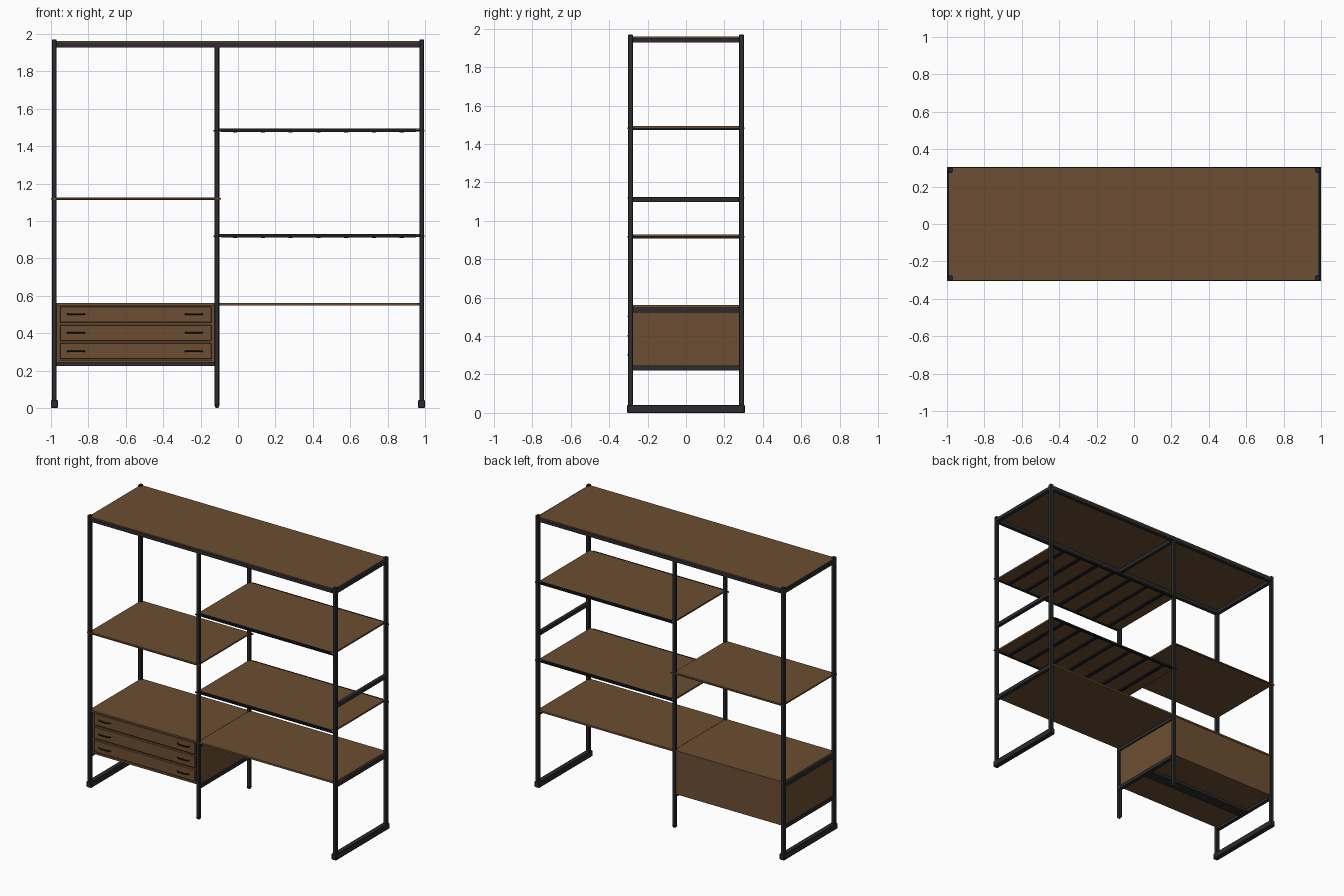
import bpy, bmesh

if "Cube" in bpy.data.objects:
    bpy.data.objects.remove(bpy.data.objects["Cube"])

def material(name, rgb):
    m = bpy.data.materials.new(name)
    m.diffuse_color = (*rgb, 1)
    m.use_nodes = True
    m.node_tree.nodes["Principled BSDF"].inputs["Base Color"].default_value = m.diffuse_color
    return m

WOOD = material("brown_wood", (0.15, 0.076, 0.032))
METAL = material("dark_metal", (0.026, 0.024, 0.026))
BLACK = material("black_rail", (0.012, 0.012, 0.012))

def box(name, x, y, z, mat, bevel=0.0):
    """Box from (min, max) ranges."""
    bm = bmesh.new()
    bmesh.ops.create_cube(bm, size=1)
    for v in bm.verts:
        v.co = [r[0] if c < 0 else r[1] for c, r in zip(v.co, (x, y, z))]
    me = bpy.data.meshes.new(name)
    bm.to_mesh(me)
    bm.free()
    ob = bpy.data.objects.new(name, me)
    me.materials.append(mat)
    bpy.context.collection.objects.link(ob)
    if bevel:
        b = ob.modifiers.new("bevel", "BEVEL")
        b.width, b.segments = bevel, 1
    return ob

LEFT, MID, RIGHT = (-0.995, -0.97), (-0.125, -0.1), (0.97, 0.995)
FRONT, BACK = (-0.302, -0.276), (0.276, 0.302)
INNER = (-0.276, 0.276)

# Upright posts
for yn, y in (("front", FRONT), ("back", BACK)):
    box(f"left_{yn}_post", LEFT, y, (0.02, 1.97), METAL, 0.003)
    box(f"right_{yn}_post", RIGHT, y, (0.02, 1.97), METAL, 0.003)
    box(f"middle_{yn}_post", MID, y, (0.012, 1.935), METAL, 0.003)
    # Tapered tip under the middle post
    tip = box(f"middle_{yn}_tip", MID, y, (0, 0.012), METAL)
    cx, cy = sum(MID) / 2, sum(y) / 2
    for v in tip.data.vertices:
        if v.co.z < 0.001:
            v.co.x = cx + (v.co.x - cx) * 0.6
            v.co.y = cy + (v.co.y - cy) * 0.6
    # Long top rails
    box(f"top_{yn}_rail", (-0.97, 0.97), y, (1.928, 1.953), METAL)

# Foot bars
box("left_foot_bar", (-1.0, -0.963), (-0.306, 0.306), (0, 0.042), METAL, 0.003)
box("right_foot_bar", (0.963, 1.0), (-0.306, 0.306), (0, 0.042), METAL, 0.003)

# Cross rails running front to back
rails = {"left": (LEFT, (1.928, 0.523, 0.222)),
         "middle": (MID, (1.928, 0.523, 0.222)),
         "right": (RIGHT, (1.928, 1.097, 0.523))}
for side, (x, heights) in rails.items():
    for i, z in enumerate(heights):
        box(f"{side}_cross_rail_{i + 1}", x, INNER, (z, z + 0.025), METAL)

# Top board, notched visually by the post tops
box("top_board", (-0.988, 0.983), (-0.299, 0.299), (1.953, 1.961), WOOD)

# Right bay slatted shelves
for n, z in (("upper", 1.476), ("lower", 0.912)):
    box(f"{n}_shelf_board", (-0.112, 0.972), (-0.288, 0.288), (z + 0.006, z + 0.018), WOOD)
    for yn, y in (("front", (-0.298, -0.288)), ("back", (0.288, 0.298))):
        box(f"{n}_shelf_{yn}_rail", (-0.09, 0.952), y, (z, z + 0.019), BLACK)
        s = -1 if yn == "front" else 1
        yy = sorted((s * 0.298, s * 0.304))
        box(f"{n}_shelf_{yn}_hook", (-0.13, 0.998), yy, (z + 0.002, z + 0.010), BLACK)
    for i in range(7):
        x = -0.09 + (i + 0.5) * 1.04 / 7
        box(f"{n}_shelf_slat_{i + 1}", (x - 0.011, x + 0.011), (-0.288, 0.288),
            (z - 0.004, z + 0.006), BLACK)

# Left bay plain shelf with thin edge strips hooked round the posts
box("left_shelf_board", (-0.985, -0.11), (-0.294, 0.294), (1.113, 1.124), WOOD)
for yn, y in (("front", (-0.304, -0.294)), ("back", (0.294, 0.304))):
    box(f"left_shelf_{yn}_strip", (-0.999, -0.09), y, (1.115, 1.122), WOOD)

# Desk-height boards
box("desk_board", (-0.111, 0.983), (-0.296, 0.296), (0.548, 0.561), WOOD)
box("cabinet_top", (-0.983, -0.113), (-0.296, 0.296), (0.548, 0.561), WOOD)

# Drawer cabinet carcass
box("cabinet_left_panel", (-0.985, -0.957), (-0.278, 0.278), (0.243, 0.548), WOOD)
box("cabinet_right_panel", (-0.138, -0.11), (-0.278, 0.278), (0.243, 0.548), WOOD)
box("cabinet_back_panel", (-0.97, -0.125), (0.276, 0.292), (0.243, 0.548), WOOD)
box("cabinet_bottom", (-0.97, -0.125), (-0.284, 0.284), (0.243, 0.257), WOOD)
box("cabinet_inner_body", (-0.957, -0.138), (-0.27, 0.276), (0.257, 0.548), WOOD)
box("cabinet_under_rail", (-0.97, -0.125), (-0.04, 0.04), (0.224, 0.243), METAL)

def handle(name, cx, z):
    """Bowed pull made from a swept path."""
    cu = bpy.data.curves.new(name, "CURVE")
    cu.dimensions = "3D"
    cu.bevel_depth, cu.bevel_resolution = 0.0045, 1
    cu.use_fill_caps = True
    path = [(-0.047, -0.284), (-0.042, -0.294), (-0.03, -0.301),
            (0.03, -0.301), (0.042, -0.294), (0.047, -0.284)]
    sp = cu.splines.new("POLY")
    sp.points.add(len(path) - 1)
    for p, (dx, y) in zip(sp.points, path):
        p.co = (cx + dx, y, z, 1)
    cu.materials.append(BLACK)
    bpy.context.collection.objects.link(bpy.data.objects.new(name, cu))

# Drawer fronts and handles
for i in range(3):
    z = 0.261 + i * 0.0975
    box(f"drawer_front_{i + 1}", (-0.953, -0.142), (-0.288, -0.268), (z, z + 0.086), WOOD, 0.003)
    handle(f"drawer_{i + 1}_left_handle", -0.866, 0.302 + i * 0.1)
    handle(f"drawer_{i + 1}_right_handle", -0.236, 0.302 + i * 0.1)
